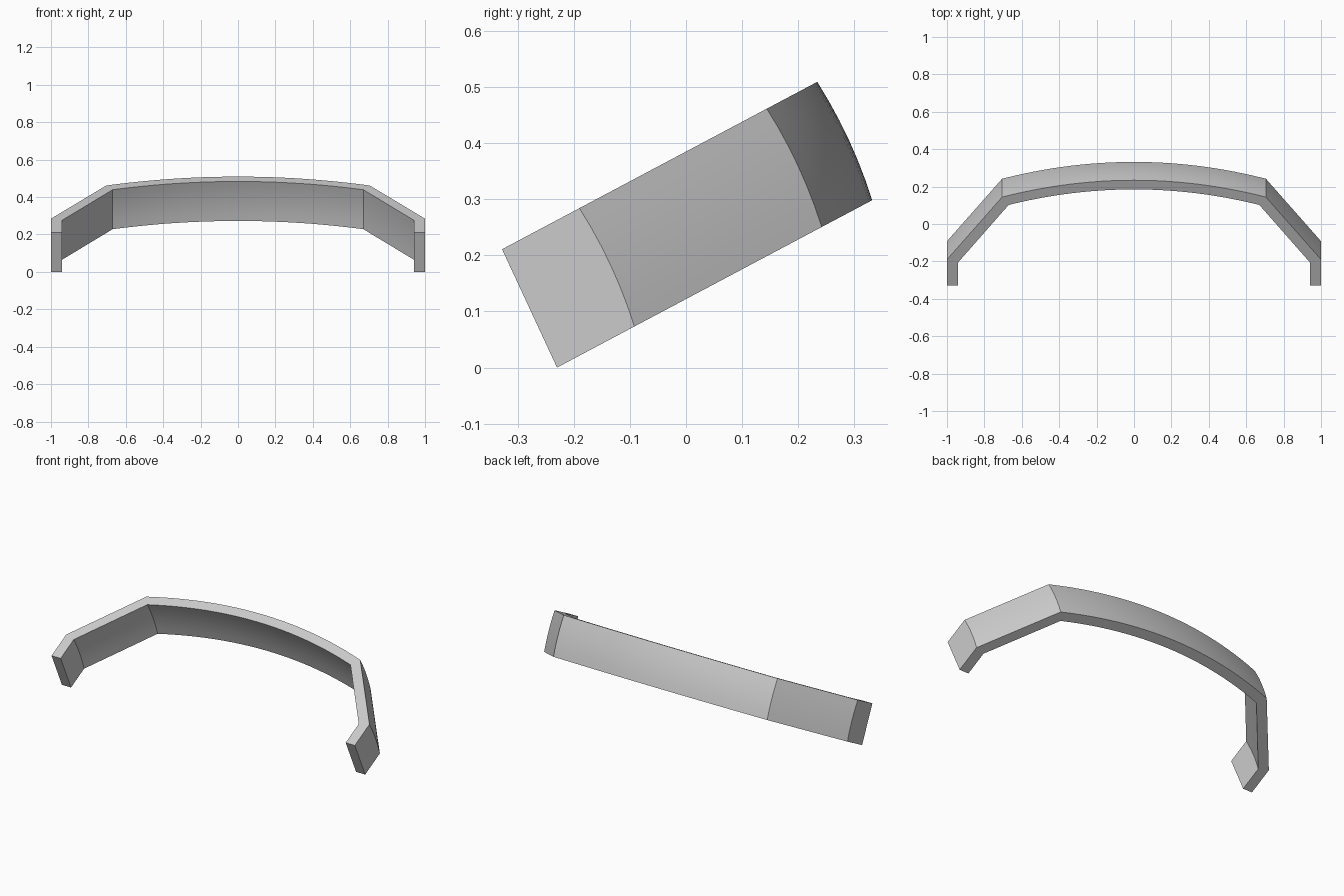
import bpy, bmesh, math
from mathutils import Vector

cube = bpy.data.objects.get("Cube")
if cube:
    bpy.data.objects.remove(cube, do_unlink=True)

ARC_STEPS = 24      # segments along the curved middle
BAND_STEPS = 6      # segments across the band's width
SLOPE = 0.531       # tilt of the band's plane
SPAN = Vector((0, 0.098, -0.211))   # from upper rim to lower rim
BULGE = Vector((0, 0.007, 0.003))   # slight outward swell of the band


def rim(end_x, bend_y, corner_x, corner_y, crown_y):
    """Half-hexagon outline with a bowed middle, from -x tip to +x tip."""
    pts = [(-end_x, -0.328), (-end_x, bend_y)]
    for i in range(ARC_STEPS + 1):
        u = 2 * i / ARC_STEPS - 1
        pts.append((corner_x * u, crown_y - (crown_y - corner_y) * u * u))
    return pts + [(end_x, bend_y), (end_x, -0.328)]


outer = rim(1.0, -0.19, 0.705, 0.144, 0.234)
inner = rim(0.94, -0.205, 0.67, 0.102, 0.185)
n = len(outer)
outline = outer + inner[::-1]

# Sweep the closed outline across the band's width
bm = bmesh.new()
rows = []
for r in range(BAND_STEPS + 1):
    t = r / BAND_STEPS
    row = []
    for i, (x, y) in enumerate(outline):
        p = Vector((x, y, 0.211 + SLOPE * (y + 0.328))) + SPAN * t
        if i not in (0, n - 1, n, 2 * n - 1):
            p += BULGE * 4 * t * (1 - t)
        row.append(bm.verts.new(p))
    rows.append(row)
for a, b in zip(rows, rows[1:]):
    for i in range(2 * n):
        j = (i + 1) % (2 * n)
        bm.faces.new((a[i], a[j], b[j], b[i]))

# Close the upper and lower rims
for row in (rows[0], rows[-1]):
    for i in range(n - 1):
        bm.faces.new((row[i], row[i + 1], row[-2 - i], row[-1 - i]))
bmesh.ops.recalc_face_normals(bm, faces=bm.faces)

mesh = bpy.data.meshes.new("curved_band")
bm.to_mesh(mesh)
bm.free()
band = bpy.data.objects.new("curved_band", mesh)
bpy.context.collection.objects.link(band)

# Plain grey finish
grey = bpy.data.materials.new("light_grey")
grey.use_nodes = True
color = (0.6, 0.6, 0.6, 1)
grey.diffuse_color = color
grey.node_tree.nodes["Principled BSDF"].inputs["Base Color"].default_value = color
mesh.materials.append(grey)

bpy.ops.object.select_all(action='DESELECT')
band.select_set(True)
bpy.context.view_layer.objects.active = band
bpy.ops.object.shade_smooth_by_angle(angle=math.radians(20))
